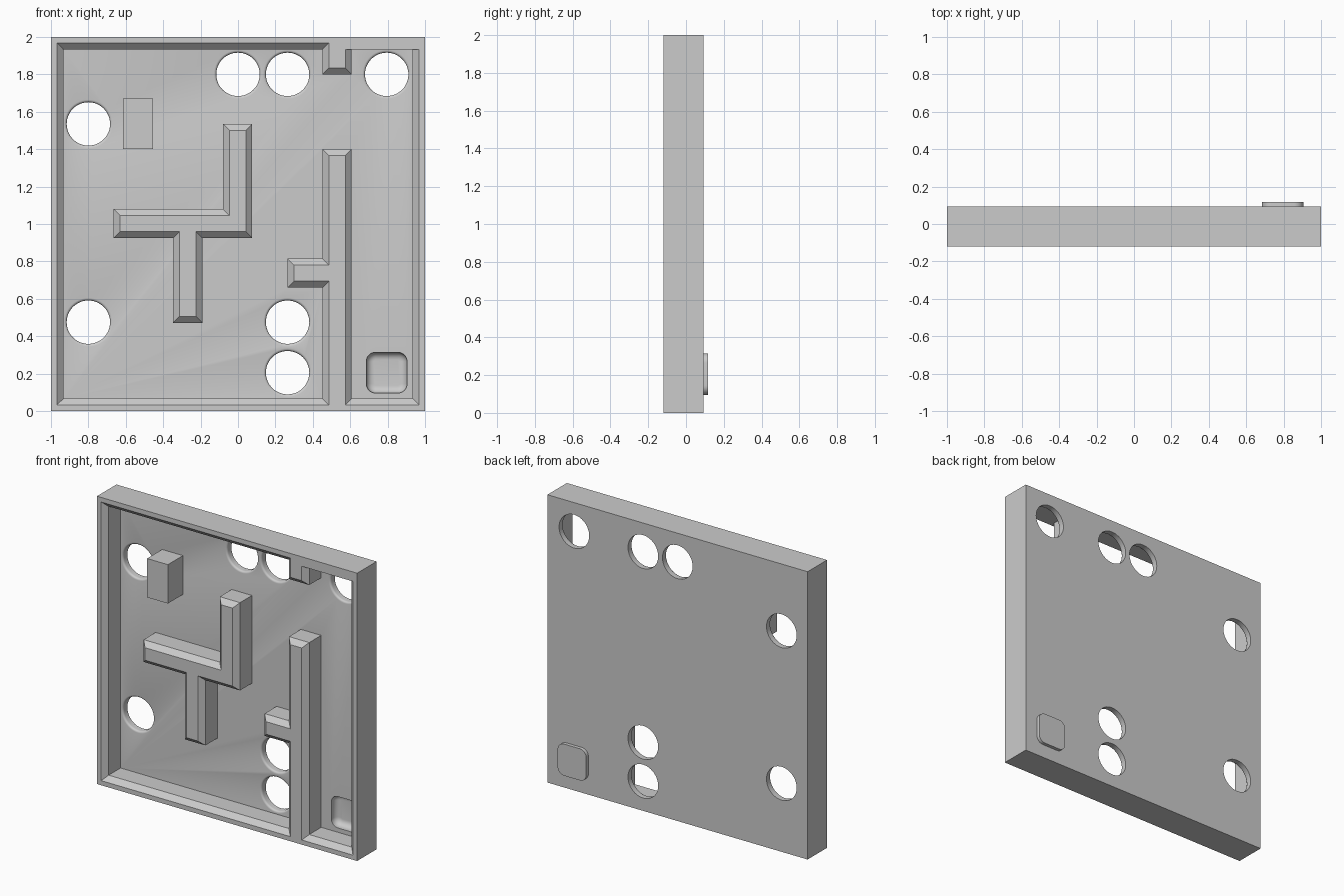
import bpy, bmesh, math

if "Cube" in bpy.data.objects:
    bpy.data.objects.remove(bpy.data.objects["Cube"])

FRONT, FLOOR, BACK, BUMP = -0.12, 0.045, 0.093, 0.117
C = 0.034      # chamfer on wall tops


def loft(name, *stacks):
    """Closed solid(s); each stack is a list of (xz loop, y) rings."""
    bm = bmesh.new()
    for rings in stacks:
        layers = [[bm.verts.new((x, y, z)) for x, z in loop] for loop, y in rings]
        for a, b in zip(layers, layers[1:]):
            for i in range(len(a)):
                j = (i + 1) % len(a)
                bm.faces.new((a[i], a[j], b[j], b[i]))
        bm.faces.new(layers[0])
        bm.faces.new(layers[-1])
    bmesh.ops.recalc_face_normals(bm, faces=bm.faces)
    me = bpy.data.meshes.new(name)
    bm.to_mesh(me)
    bm.free()
    ob = bpy.data.objects.new(name, me)
    bpy.context.collection.objects.link(ob)
    return ob


def rect(x0, x1, z0, z1):
    return [(x0, z0), (x1, z0), (x1, z1), (x0, z1)]


def grow(loop, d, fixed=()):
    """Offset a right-angled counterclockwise loop outward; fixed edges stay."""
    n, out = len(loop), []

    def shift(i):
        (x0, z0), (x1, z1) = loop[i], loop[(i + 1) % n]
        k = 0 if i % n in fixed else d / math.hypot(x1 - x0, z1 - z0)
        return (z1 - z0) * k, (x0 - x1) * k
    for i in range(n):
        a, b = shift((i - 1) % n), shift(i)
        out.append((loop[i][0] + a[0] + b[0], loop[i][1] + a[1] + b[1]))
    return out


def circle(cx, cz, r, n=48):
    return [(cx + r * math.cos(2 * math.pi * i / n),
             cz + r * math.sin(2 * math.pi * i / n)) for i in range(n)]


def rounded(cx, cz, h, r, n=8):
    pts = []
    for q, (sx, sz) in enumerate([(1, 1), (-1, 1), (-1, -1), (1, -1)]):
        for i in range(n + 1):
            t = math.pi / 2 * (q + i / n)
            pts.append((cx + sx * (h - r) + r * math.cos(t),
                        cz + sz * (h - r) + r * math.sin(t)))
    return pts


def combine(target, tool, op):
    mod = target.modifiers.new(op, 'BOOLEAN')
    mod.operation, mod.solver, mod.object = op, 'EXACT', tool
    bpy.context.view_layer.objects.active = target
    bpy.ops.object.modifier_apply(modifier=mod.name)
    bpy.data.objects.remove(tool)


# Slab with the raised pad on its back
square = rect(-1, 1, 0, 2)
tile = loft("maze_tile", [(square, FRONT), (square, BACK)])
GX, GZ = 0.795, 0.205
pad = rounded(GX, GZ, 0.11, 0.05)
combine(tile, loft("pad", [(pad, BACK - 0.02), (pad, BUMP)]), 'UNION')

# Main pocket, leaving the rim, the long branched wall and the top stub
pocket = [(-.934, .066), (.452, .066), (.452, .66), (.265, .66), (.265, .815),
          (.452, .815), (.452, 1.4), (.608, 1.4), (.608, .066), (.934, .066),
          (.934, 1.934), (.608, 1.934), (.608, 1.8), (.452, 1.8),
          (.452, 1.934), (-.934, 1.934)]
E = 0.01
combine(tile, loft("pocket_cutter", [
    (pocket, FLOOR), (pocket, FRONT + C),
    (grow(pocket, C + E, fixed=(10,)), FRONT - E)]), 'DIFFERENCE')

# Round holes with a softened front lip
holes = [(-.8, 1.535), (0, 1.8), (.265, 1.8), (.795, 1.8),
         (-.8, .475), (.265, .475), (.265, .205)]
R, F = 0.116, 0.014
stacks = []
for x, z in holes:
    rings = [(circle(x, z, R + F), FLOOR - 0.01)]
    for i in range(5):
        t = math.pi / 8 * i
        rings.append((circle(x, z, R + F - F * math.sin(t)),
                      FLOOR + F - F * math.cos(t)))
    rings.append((circle(x, z, R), BACK + 0.02))
    stacks.append(rings)
combine(tile, loft("hole_cutter", *stacks), 'DIFFERENCE')

# Rounded dish in the lower right corner
D = 0.04
rings = [(rounded(GX, GZ, 0.109, 0.05), FLOOR - 0.01)]
for i in range(7):
    t = math.pi / 12 * i
    k = D * (1 - math.cos(t))
    rings.append((rounded(GX, GZ, 0.109 - k, 0.05 - k), 0.06 + D * math.sin(t)))
combine(tile, loft("dish_cutter", rings), 'DIFFERENCE')

# Free-standing branched wall
island = [(-.665, .925), (-.347, .925), (-.347, .472), (-.19, .472),
          (-.19, .925), (.076, .925), (.076, 1.535), (-.08, 1.535),
          (-.08, 1.08), (-.665, 1.08)]
wall = loft("inner_wall", [(island, FLOOR + 0.01), (island, FRONT + C),
                           (grow(island, -C), FRONT)])

# Plain start block
b = rect(-.615, -.455, 1.4, 1.67)
block = loft("start_block", [(b, FLOOR + 0.01), (b, FRONT)])

# Smooth the round edges only
bpy.ops.object.select_all(action='DESELECT')
tile.select_set(True)
bpy.context.view_layer.objects.active = tile
bpy.ops.object.shade_smooth_by_angle(angle=math.radians(30))
